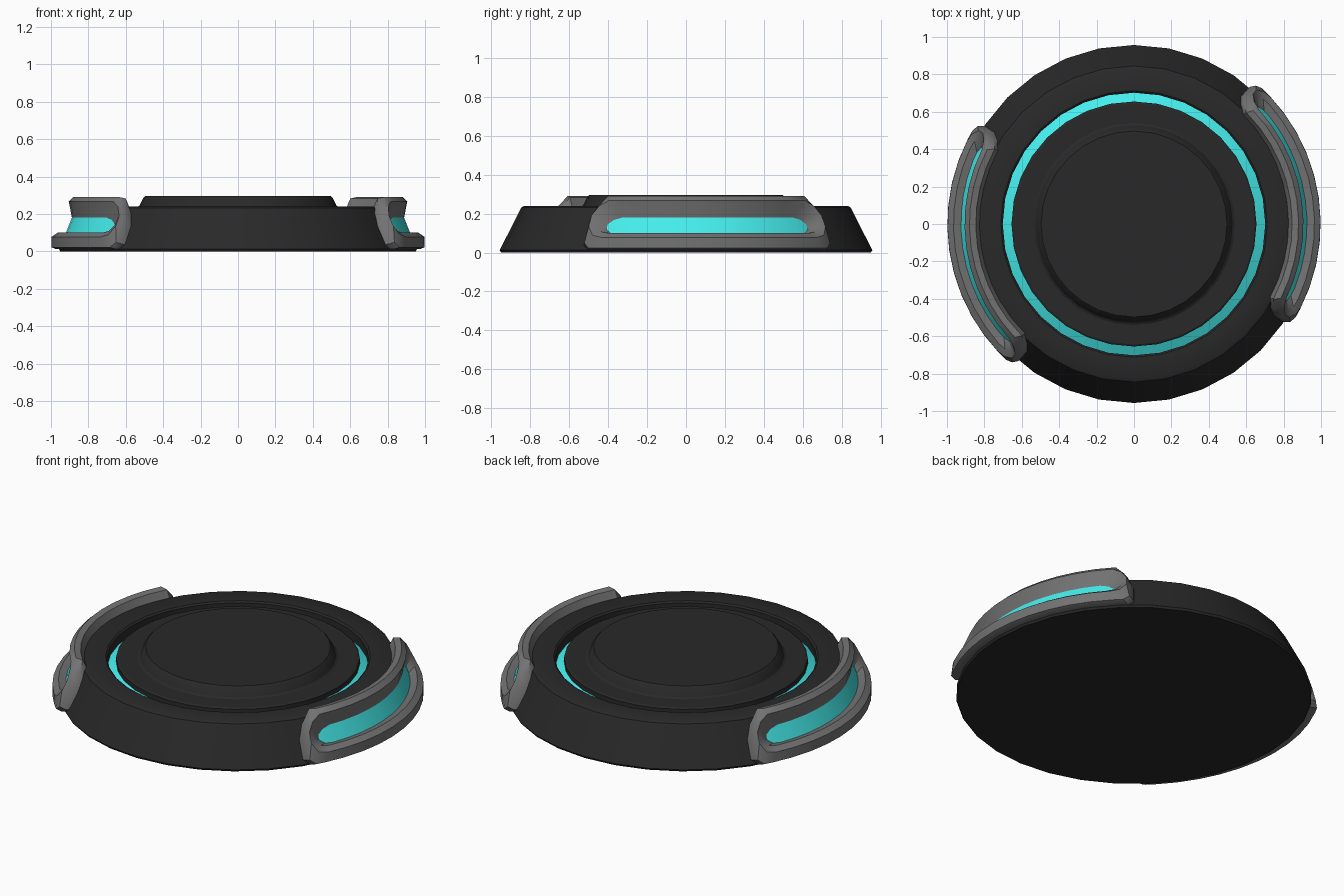
import bpy, bmesh, math

if "Cube" in bpy.data.objects:
    bpy.data.objects.remove(bpy.data.objects["Cube"])

SEG = 32       # sides of the round parts
ARC = 10       # steps along each grip


def material(name, rgb):
    m = bpy.data.materials.new(name)
    m.diffuse_color = (*rgb, 1)
    m.use_nodes = True
    m.node_tree.nodes["Principled BSDF"].inputs["Base Color"].default_value = m.diffuse_color
    return m


DARK = material("dark_shell", (0.022, 0.022, 0.022))
GLOW = material("cyan_glow", (0.06, 0.85, 0.85))
GREY = material("grip_grey", (0.17, 0.17, 0.17))


def finish(name, bm, mat, angle=30):
    bmesh.ops.remove_doubles(bm, verts=bm.verts, dist=1e-5)
    bmesh.ops.recalc_face_normals(bm, faces=bm.faces)
    me = bpy.data.meshes.new(name)
    bm.to_mesh(me)
    bm.free()
    ob = bpy.data.objects.new(name, me)
    bpy.context.collection.objects.link(ob)
    me.materials.append(mat)
    bpy.ops.object.select_all(action='DESELECT')
    ob.select_set(True)
    bpy.context.view_layer.objects.active = ob
    bpy.ops.object.shade_smooth_by_angle(angle=math.radians(angle))
    return ob


def lathe(name, profile, mat, closed=False):
    bm = bmesh.new()
    vs = [bm.verts.new((r, 0, z)) for r, z in profile]
    pairs = list(zip(vs, vs[1:])) + ([(vs[-1], vs[0])] if closed else [])
    es = [bm.edges.new(p) for p in pairs]
    bmesh.ops.spin(bm, geom=vs + es, cent=(0, 0, 0), axis=(0, 0, 1),
                   angle=math.tau, steps=SEG, use_merge=False)
    return finish(name, bm, mat)


# Round body: sloped side, flat rim, groove and raised centre pad
lathe("body", [(0, 0), (.95, 0), (.957, .012), (.845, .232), (.83, .24),
               (.712, .238), (.702, .23), (.702, .15), (.655, .15),
               (.655, .23), (.645, .236), (.54, .236), (.528, .243),
               (.508, .284), (.497, .295), (0, .295)], DARK)

# Glowing ring lying in the groove, sloping outwards
lathe("glow_ring", [(.65, .205), (.705, .175), (.705, .145), (.65, .145)],
      GLOW, closed=True)


def outline(bm, centre, A, lo, hi, rlo, rhi, ends):
    """Rounded slot wrapped round the body; returns bottom and top rows."""
    cols = [(A, *ends[0]), (A - 2, *ends[1])]
    B = A - 5
    cols = ([(-a, f, g) for a, f, g in cols]
            + [(-B + 2 * B * i / ARC, 0, 1) for i in range(ARC + 1)]
            + cols[::-1])
    rows = [[], []]
    for a, *fs in cols:
        t = math.radians(centre + a)
        for row, f in zip(rows, fs):
            r = rlo + (rhi - rlo) * f
            row.append(bm.verts.new((r * math.cos(t), r * math.sin(t),
                                     lo + (hi - lo) * f)))
    return rows


OUTER = [(.1, .5), (0, .8)]
INNER = [(.3, .6), (.06, .86)]
# half angle, z low, z high, radius low, radius high, end shape
LOOPS = [(42, .012, .215, .92, .815, OUTER),
         (41.5, .012, .283, .972, .846, OUTER),
         (40.3, .022, .291, .998, .880, OUTER),
         (39.3, .078, .266, .997, .906, INNER),
         (37.8, .100, .246, .965, .901, INNER),
         (34.8, .090, .180, .925, .889, INNER)]

for side, centre in (("right", 8.3), ("left", 188.3)):
    # Scooped grip frame: nested outlines bridged together
    bm = bmesh.new()
    rings = []
    for lp in LOOPS:
        low, high = outline(bm, centre, *lp)
        rings.append(low + high[::-1])
    for a, b in zip(rings, rings[1:]):
        n = len(a)
        for i in range(n):
            j = (i + 1) % n
            bm.faces.new((a[i], a[j], b[j], b[i]))
    ob = finish(side + "_grip", bm, GREY, 35)
    # Glowing panel filling the slot
    bm = bmesh.new()
    low, high = outline(bm, centre, *LOOPS[-1])
    for i in range(len(low) - 1):
        bm.faces.new((low[i], low[i + 1], high[i + 1], high[i]))
    # face the panel outwards
    bm.normal_update()
    panel = finish(side + "_glow_panel", bm, GLOW)
    f = panel.data.polygons[ARC // 2]
    if f.normal.dot(f.center) < 0:
        panel.data.flip_normals()
    # frame is open at the back, so check its bottom lip faces outwards
    far = max(ob.data.polygons, key=lambda p: p.center.xy.length)
    if far.normal.xy.dot(far.center.xy) < 0:
        ob.data.flip_normals()
